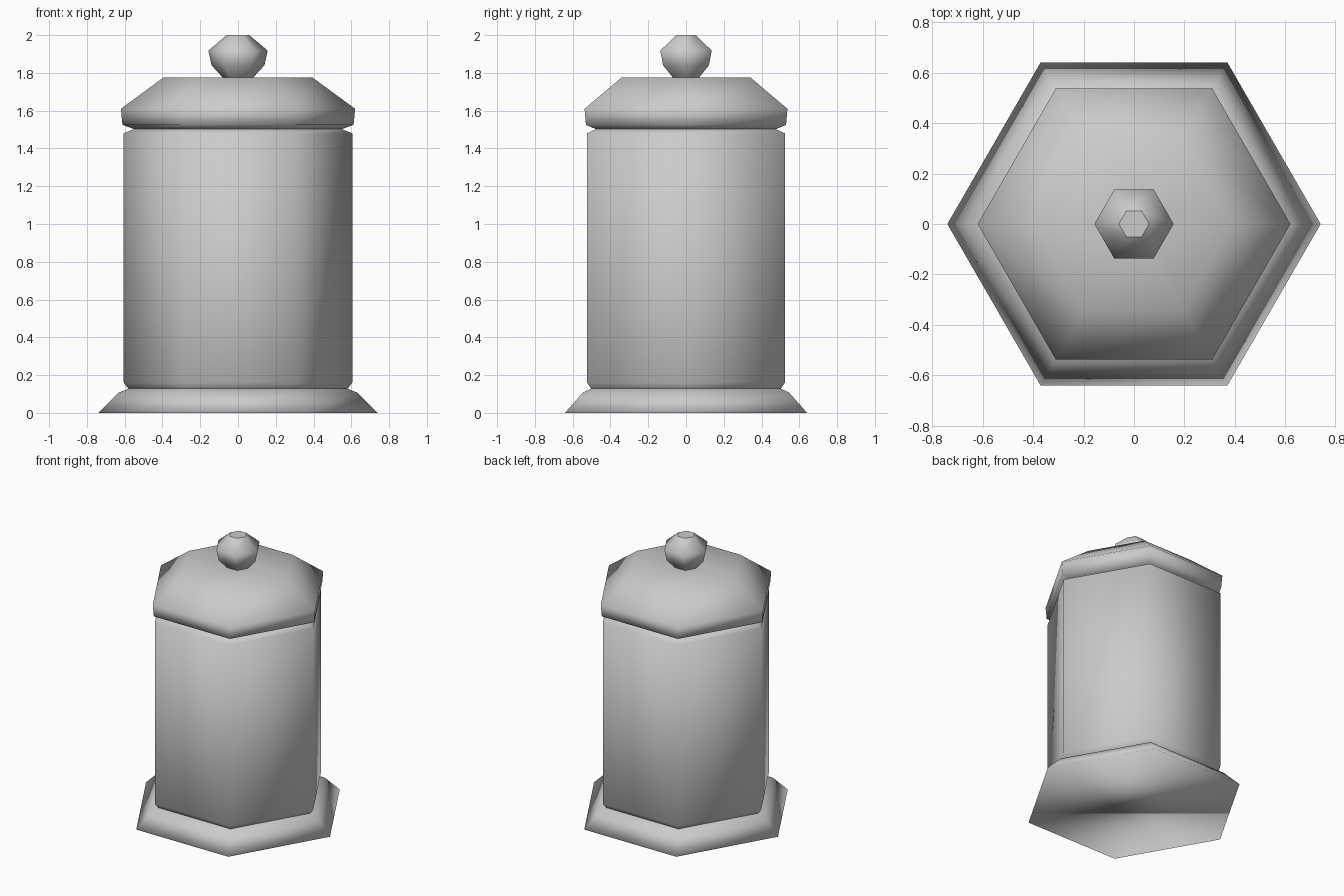
import bpy
import bmesh
from math import cos, sin, pi

cube = bpy.data.objects.get("Cube")
if cube:
    bpy.data.objects.remove(cube, do_unlink=True)

SIDES = 6

grey = bpy.data.materials.new("plain grey")
grey.use_nodes = True
colour = (0.6, 0.6, 0.6, 1)
grey.diffuse_color = colour
grey.node_tree.nodes["Principled BSDF"].inputs["Base Color"].default_value = colour


def hex_part(name, profile, cap_bottom=False, cap_top=False):
    """Turn a (radius, height) profile into a smooth six-sided part."""
    bm = bmesh.new()
    rings = [[bm.verts.new((r * cos(2 * pi * i / SIDES), r * sin(2 * pi * i / SIDES), z))
              for i in range(SIDES)] for r, z in profile]
    for low, high in zip(rings, rings[1:]):
        for i in range(SIDES):
            j = (i + 1) % SIDES
            bm.faces.new((low[i], low[j], high[j], high[i]))
    if cap_bottom:
        # Two halves meeting along the x axis
        a = rings[0]
        bm.faces.new((a[3], a[2], a[1], a[0]))
        bm.faces.new((a[0], a[5], a[4], a[3]))
    if cap_top:
        top = bm.faces.new(rings[-1])
        for edge in top.edges:
            edge.smooth = False
    for face in bm.faces:
        face.smooth = True
    mesh = bpy.data.meshes.new(name)
    bm.to_mesh(mesh)
    bm.free()
    mesh.materials.append(grey)
    obj = bpy.data.objects.new(name, mesh)
    bpy.context.collection.objects.link(obj)
    return obj


# Flared foot
hex_part("base", [(0.74, 0), (0.63, 0.108), (0.58, 0.128)], cap_bottom=True)

# Straight-sided container with a groove at each end
hex_part("body", [(0.58, 0.128), (0.605, 0.16), (0.605, 1.48), (0.55, 1.502)])

# Lid with sloping shoulders and a flat top
hex_part("lid", [(0.55, 1.502), (0.612, 1.525), (0.62, 1.61),
                 (0.395, 1.775), (0.08, 1.775)])

# Faceted knob
hex_part("knob", [(0.08, 1.775), (0.14, 1.84), (0.157, 1.918), (0.06, 2.0)], cap_top=True)
